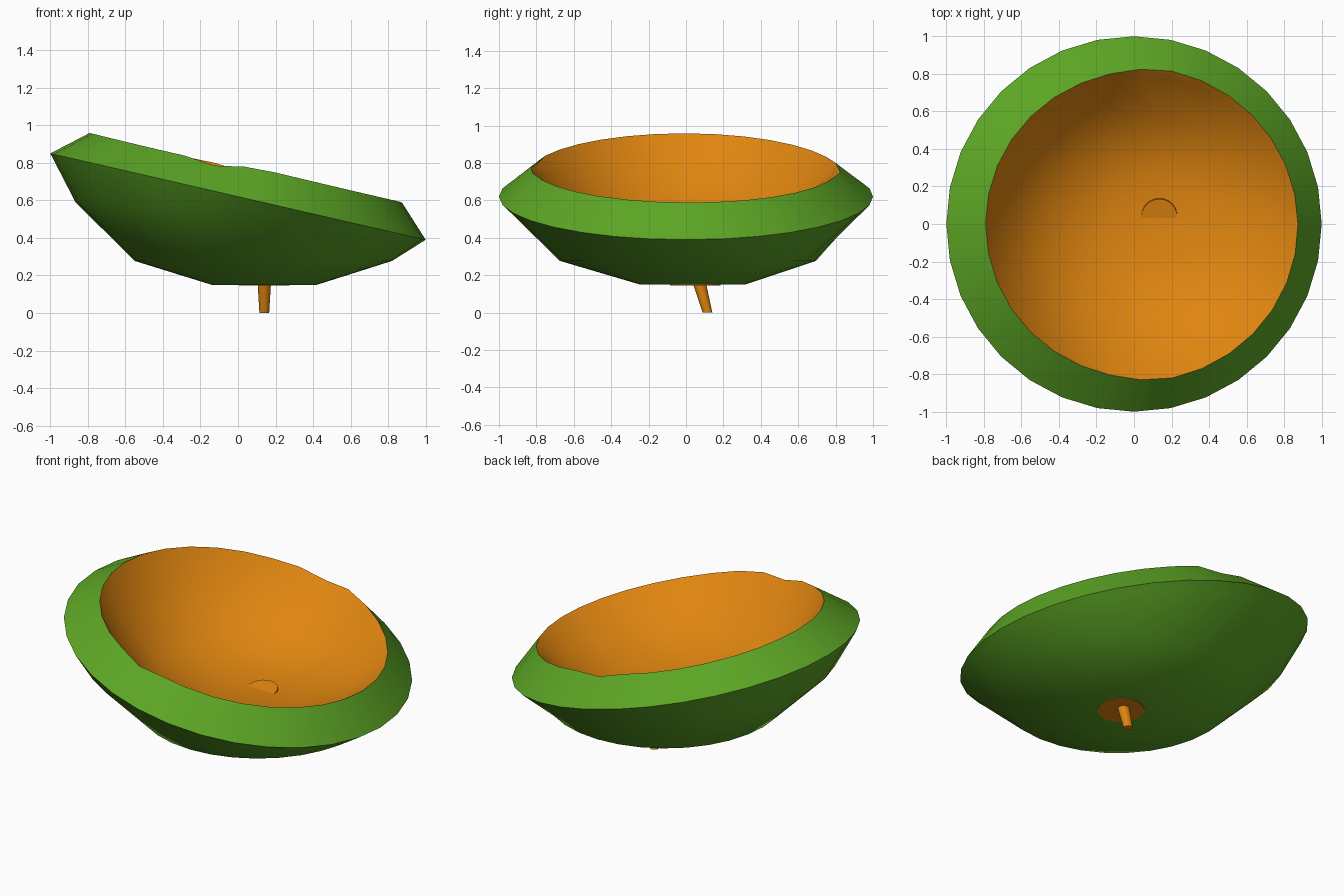
import bpy
import bmesh
import math
from mathutils import Vector, Matrix

cube = bpy.data.objects.get("Cube")
if cube:
    bpy.data.objects.remove(cube, do_unlink=True)


def material(name, rgb):
    m = bpy.data.materials.new(name)
    m.use_nodes = True
    m.diffuse_color = (*rgb, 1)
    m.node_tree.nodes["Principled BSDF"].inputs["Base Color"].default_value = (*rgb, 1)
    return m


green = material("leaf green", (0.107, 0.376, 0.018))
orange = material("warm orange", (0.74, 0.235, 0.005))


def make_object(name, bm, mats):
    mesh = bpy.data.meshes.new(name)
    bm.to_mesh(mesh)
    bm.free()
    ob = bpy.data.objects.new(name, mesh)
    bpy.context.collection.objects.link(ob)
    for m in mats:
        mesh.materials.append(m)
    for o in bpy.context.selected_objects:
        o.select_set(False)
    ob.select_set(True)
    bpy.context.view_layer.objects.active = ob
    return ob


def smooth(degrees):
    bpy.ops.object.shade_smooth_by_angle(angle=math.radians(degrees))


# Bowl: a rounded shell cut along a tilted plane, then thickened inwards
SIDES = 32
rings = [[], [], [], []]
for i in range(SIDES):
    a = math.tau * i / SIDES
    c, s = math.cos(a), math.sin(a)
    foot = Vector((0.14 + 0.28 * c, 0.035 + 0.28 * s, 0.15))
    belly = Vector((0.135 + 0.685 * c, 0.01 + 0.685 * s, 0.277))
    rim = Vector((c, s, 0.62 - 0.23 * c))
    t = min(0.85, (0.59 - belly.z) / (rim.z - belly.z))
    shoulder = belly.lerp(rim, t) + Vector((c, s, 0)) * 0.07 * max(0, -c)
    for ring, p in zip(rings, (foot, belly, shoulder, rim)):
        ring.append(p)

bm = bmesh.new()
loops = [[bm.verts.new(p) for p in ring] for ring in rings]
bm.faces.new(loops[0][::-1])
for low, high in zip(loops, loops[1:]):
    for i in range(SIDES):
        j = (i + 1) % SIDES
        bm.faces.new((low[i], low[j], high[j], high[i]))
bowl = make_object("bowl", bm, [green, orange])

shell = bowl.modifiers.new("thickness", "SOLIDIFY")
shell.thickness = 0.235
shell.offset = -1
shell.use_even_offset = True
shell.material_offset = 1
shell.material_offset_rim = 0
bpy.ops.object.modifier_apply(modifier=shell.name)

# Two small nicks in the inner lip
for spot in (Vector((-0.14, -0.8, 0.8)), Vector((0.04, 0.8, 0.78))):
    nick = min(bowl.data.vertices, key=lambda v: (v.co - spot).length)
    nick.co.z -= 0.022
smooth(50)


# Tapered parts of the stalk
def cone(name, low, high, r_low, r_high, tilt=0.0):
    bm = bmesh.new()
    low, high = Vector(low), Vector(high)
    bmesh.ops.create_cone(bm, cap_ends=True, segments=24, radius1=r_low,
                          radius2=r_high, depth=1)
    for v in bm.verts:
        end = high if v.co.z > 0 else low
        flat = Matrix.Rotation(tilt, 3, "X") @ Vector((v.co.x, v.co.y, 0))
        v.co = end + flat
    make_object(name, bm, [orange])
    smooth(40)


cone("stalk", (0.14, 0.115, 0), (0.14, 0.06, 0.2), 0.026, 0.038)
cone("stalk_base_plate", (0.14, 0.05, 0.146), (0.14, 0.05, 0.152), 0.135, 0.135)
cone("stalk_top", (0.135, 0.04, 0.36), (0.135, 0.04, 0.386), 0.1, 0.095, 0.2)
